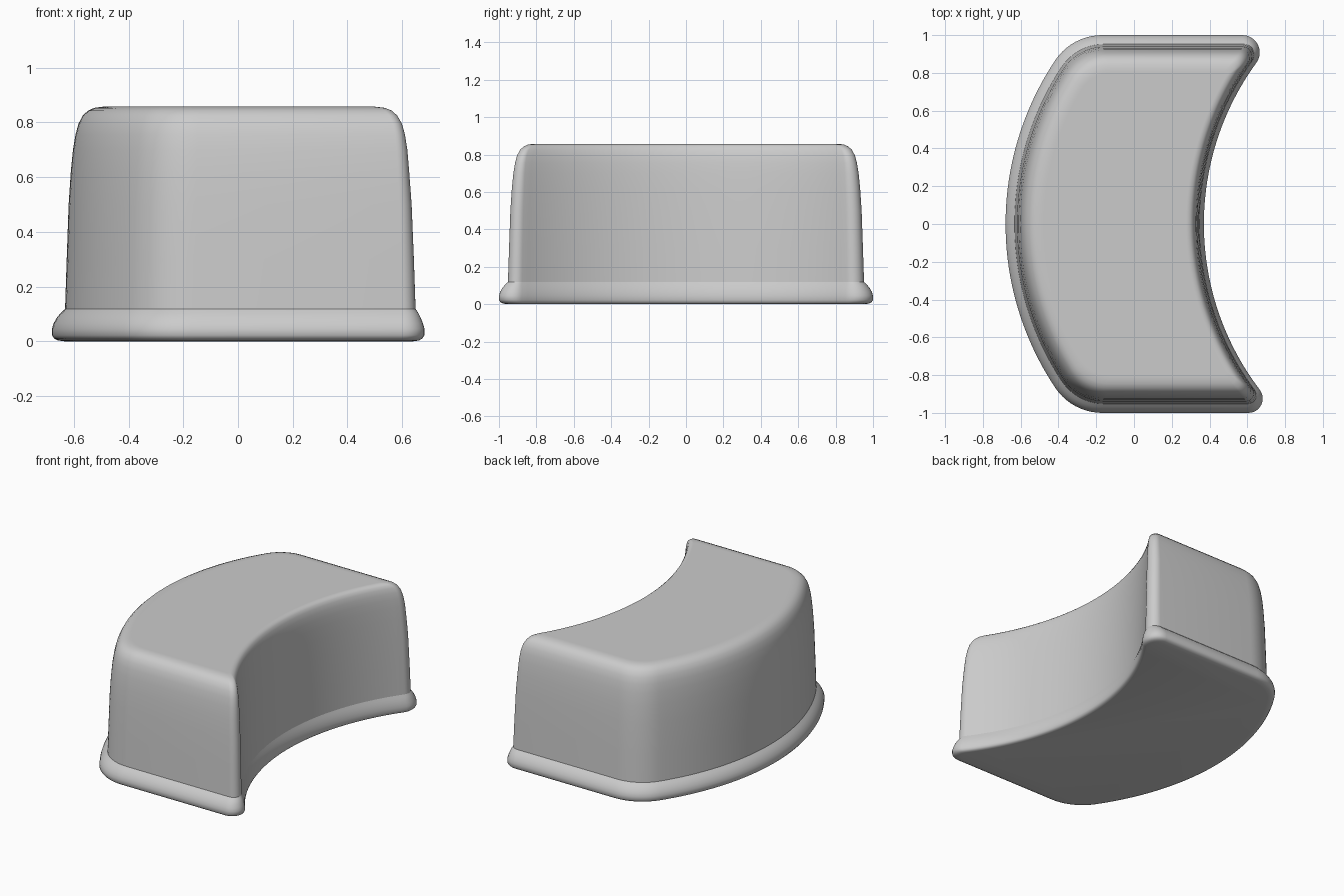
import bpy, bmesh, math

if "Cube" in bpy.data.objects:
    bpy.data.objects.remove(bpy.data.objects["Cube"])

OUT_C, OUT_R = 0.88, 1.56    # convex side: circle centre x and radius
IN_C, IN_R = 1.82, 1.45      # concave side: circle centre x and radius


def arc(cx, cy, r, a0, a1, n):
    return [(cx + r * math.cos(a0 + (a1 - a0) * i / n),
             cy + r * math.sin(a0 + (a1 - a0) * i / n)) for i in range(n + 1)]


def half_outline(d, d_in, r_tip):
    """Half of the crescent plan, from the convex middle to the concave middle."""
    r_out = 0.3 - 0.6 * d
    R, Q, top = OUT_R - d, IN_R + d_in, 1 - d
    # rounded corner on the convex side
    y1 = top - r_out
    x1 = OUT_C - math.sqrt((R - r_out) ** 2 - y1 ** 2)
    a1 = math.atan2(y1, x1 - OUT_C)
    # tight corner at the crescent tip
    y2 = top - r_tip
    x2 = IN_C - math.sqrt((Q + r_tip) ** 2 - y2 ** 2)
    a2 = math.atan2(-y2, IN_C - x2)
    pts = arc(OUT_C, 0, R, math.pi, a1, 20)
    pts += arc(x1, y1, r_out, a1, math.pi / 2, 10)[1:]
    pts += arc(x2, y2, r_tip, math.pi / 2, a2, 10)
    pts += arc(IN_C, 0, Q, math.pi + a2, math.pi, 24)[1:]
    return pts


def outline(d, d_in, r_tip):
    back = half_outline(d, d_in, r_tip * 1.15)
    front = half_outline(d, d_in, r_tip * 0.95)
    return back + [(x, -y) for x, y in reversed(front[1:-1])]


def loft(name, rows, cap_bottom, cap_top):
    """Skin crescent outlines; rows are (z, inset, concave inset, tip radius)."""
    bm = bmesh.new()
    rings = [[bm.verts.new((x, y, z)) for x, y in outline(d, di, r)]
             for z, d, di, r in rows]
    n = len(rings[0])
    for a, b in zip(rings, rings[1:]):
        for i in range(n):
            j = (i + 1) % n
            bm.faces.new((a[j], a[i], b[i], b[j]))
    if cap_bottom:
        bm.faces.new(rings[0])
    if cap_top:
        bm.faces.new(list(reversed(rings[-1])))
    for f in bm.faces:
        f.smooth = True
    me = bpy.data.meshes.new(name)
    bm.to_mesh(me)
    bm.free()
    ob = bpy.data.objects.new(name, me)
    bpy.context.collection.objects.link(ob)
    return ob


# Flared foot rim
loft("base_rim", [
    (0.000, 0.045, 0.025, 0.055), (0.003, 0.022, 0.012, 0.068),
    (0.010, 0.008, 0.004, 0.077), (0.022, 0.000, 0.000, 0.080),
    (0.045, 0.000, 0.000, 0.080), (0.065, 0.006, 0.003, 0.077),
    (0.085, 0.017, 0.008, 0.070), (0.102, 0.031, 0.014, 0.060),
    (0.118, 0.048, 0.020, 0.050)], True, False)

# Tapering body with a softly rounded top edge
loft("body", [
    (0.118, 0.048, 0.020, 0.050), (0.300, 0.054, 0.023, 0.048),
    (0.500, 0.061, 0.027, 0.046), (0.620, 0.069, 0.031, 0.044),
    (0.700, 0.077, 0.034, 0.041), (0.755, 0.086, 0.038, 0.038),
    (0.795, 0.097, 0.043, 0.035), (0.825, 0.113, 0.051, 0.031),
    (0.843, 0.132, 0.060, 0.027), (0.853, 0.155, 0.072, 0.022),
    (0.857, 0.185, 0.088, 0.018), (0.857, 0.200, 0.096, 0.016)], False, True)
